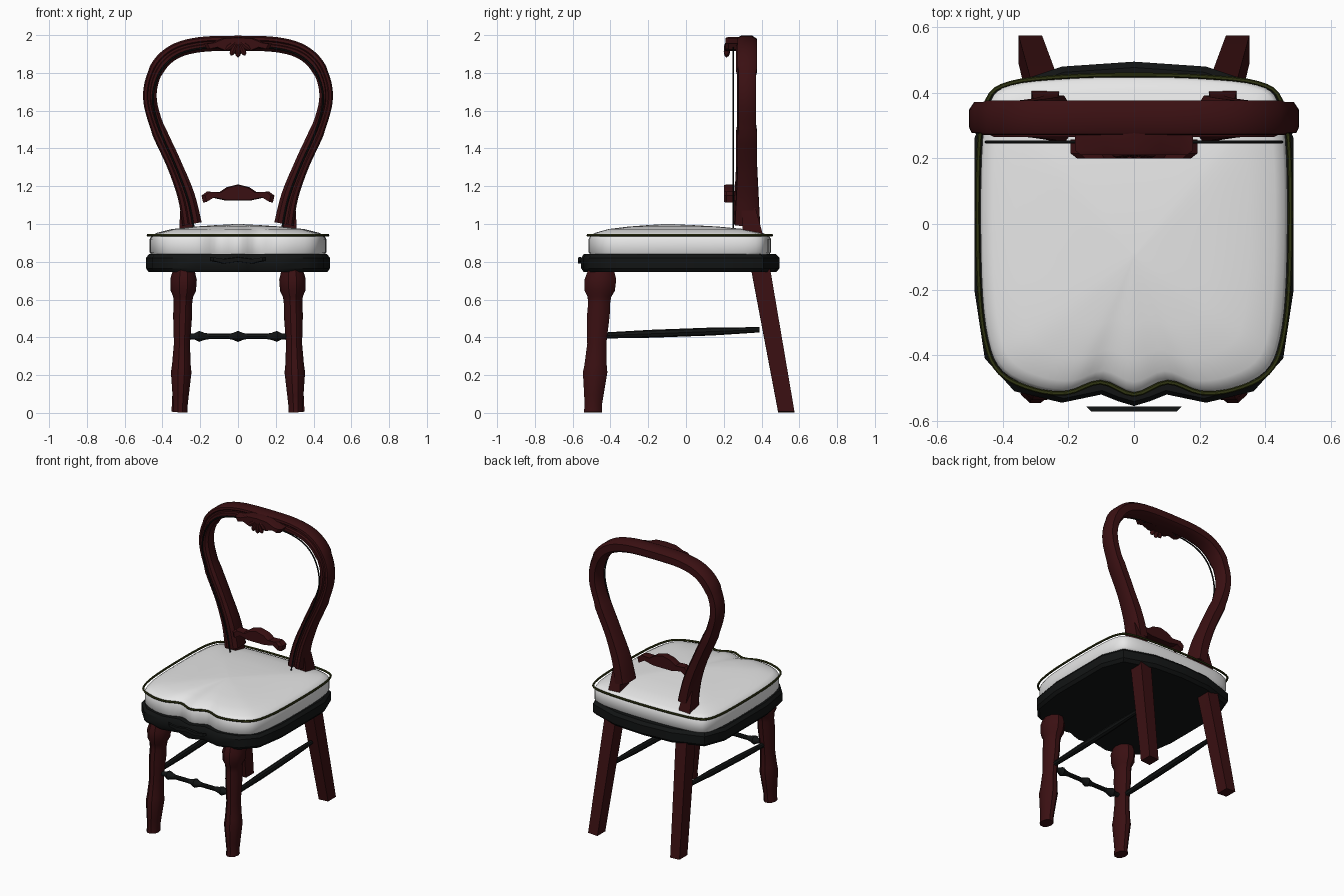
import bpy, bmesh, math
from mathutils import Vector

if "Cube" in bpy.data.objects:
    bpy.data.objects.remove(bpy.data.objects["Cube"], do_unlink=True)

X, Y, Z = Vector((1, 0, 0)), Vector((0, 1, 0)), Vector((0, 0, 1))


def material(name, rgb):
    m = bpy.data.materials.new(name)
    m.use_nodes = True
    m.diffuse_color = (*rgb, 1)
    m.node_tree.nodes["Principled BSDF"].inputs["Base Color"].default_value = (*rgb, 1)
    return m


MAHOGANY = material("mahogany", (0.042, 0.005, 0.006))
BLACK = material("ebony", (0.006, 0.007, 0.007))
WHITE = material("white_fabric", (0.8, 0.8, 0.8))
OLIVE = material("olive_piping", (0.03, 0.036, 0.006))


def loft(name, rings, mat, closed=False, angle=35):
    """Skin a list of equal-sized vertex rings."""
    bm = bmesh.new()
    rows = [[bm.verts.new(p) for p in ring] for ring in rings]
    n = len(rows[0])
    pairs = list(zip(rows, rows[1:])) + ([(rows[-1], rows[0])] if closed else [])
    for a, b in pairs:
        for i in range(n):
            j = (i + 1) % n
            bm.faces.new((a[i], a[j], b[j], b[i]))
    if not closed:
        bm.faces.new(rows[0])
        bm.faces.new(rows[-1])
    bmesh.ops.recalc_face_normals(bm, faces=bm.faces)
    mesh = bpy.data.meshes.new(name)
    bm.to_mesh(mesh)
    bm.free()
    mesh.materials.append(mat)
    ob = bpy.data.objects.new(name, mesh)
    bpy.context.collection.objects.link(ob)
    bpy.ops.object.select_all(action="DESELECT")
    ob.select_set(True)
    bpy.context.view_layer.objects.active = ob
    bpy.ops.object.shade_smooth_by_angle(angle=math.radians(angle))
    return ob


def sweep(name, path, axis, section, scales, mat, closed=False):
    """Carry a section along a path; its second coordinate follows axis."""
    path = [Vector(p) for p in path]
    last, rings = len(path) - 1, []
    for i, (p, s) in enumerate(zip(path, scales)):
        before = path[i - 1] if i or closed else p
        after = path[(i + 1) % len(path)] if i < last or closed else p
        side = (after - before).cross(axis).normalized()
        rings.append([p + side * u * s + axis * v * s for u, v in section])
    return loft(name, rings, mat, closed)


def circle(sides, w=1, d=1):
    return [(w * math.cos(math.tau * i / sides), d * math.sin(math.tau * i / sides))
            for i in range(sides)]


def turned(name, a, b, axis, profile, section, mat):
    a, b = Vector(a), Vector(b)
    return sweep(name, [a.lerp(b, t) for t, r in profile], axis, section,
                 [r for t, r in profile], mat)


def smooth(points, steps, closed=False):
    """Catmull-Rom curve through 2D points."""
    pts = [Vector(p) for p in points]
    n, out = len(pts), []
    get = (lambda i: pts[i % n]) if closed else (lambda i: pts[max(0, min(i, n - 1))])
    for i in range(n if closed else n - 1):
        a, b, c, d = (get(i + k) for k in (-1, 0, 1, 2))
        for k in range(steps):
            t = k / steps
            out.append((b * 2 + (c - a) * t + (a * 2 - b * 5 + c * 4 - d) * t * t
                        + (b * 3 - a - c * 3 + d) * t ** 3) / 2)
    return out if closed else out + [pts[-1]]


def mirrored(half):
    """Complete a half outline whose first and last points lie on x = 0."""
    return half + [(-x, y) for x, y in reversed(half[1:-1])]


def plate(name, outline, y0, y1, mat, inset=0.9):
    """Carved plate facing front, with its front edge slightly drawn in."""
    cz = sum(z for x, z in outline) / len(outline)
    rings = [[(x * s, y, cz + (z - cz) * s) for x, z in outline]
             for y, s in ((y1, 1), (y0 + 0.015, 1), (y0, inset))]
    return loft(name, rings, mat)


def slab(name, outline, layers, mat, cy=-0.1, angle=35):
    """Stack scaled copies of a plan outline at given heights."""
    rings = [[(x * s, cy + (y - cy) * s, z) for x, y in outline] for s, z in layers]
    return loft(name, rings, mat, angle=angle)


# Seat rail with a serpentine front
rail = mirrored([(0, -0.555), (0.05, -0.54), (0.1, -0.52), (0.22, -0.545),
                 (0.365, -0.51), (0.455, -0.41), (0.487, -0.2), (0.487, 0.26),
                 (0.43, 0.41), (0.22, 0.48), (0, 0.495)])
slab("seat_rail", rail, [(0.97, 0.745), (1, 0.765), (1, 0.82), (0.97, 0.84)], BLACK)

# Upholstered seat and its piping
cushion = smooth(mirrored([(0, -0.515), (0.1, -0.478), (0.2, -0.51), (0.3, -0.5),
                           (0.4, -0.45), (0.445, -0.35), (0.465, -0.15),
                           (0.465, 0.2), (0.44, 0.37), (0.37, 0.425),
                           (0.2, 0.445), (0, 0.45)]), 4, True)
slab("seat_cushion", cushion,
     [(0.97, 0.83), (1, 0.85), (1, 0.92), (0.98, 0.938), (0.92, 0.953),
      (0.75, 0.973), (0.5, 0.986), (0.25, 0.994), (0.02, 1.0)], WHITE, angle=50)
sweep("seat_piping", [(x * 1.02, y * 1.01, 0.94) for x, y in cushion], Z, circle(6),
      [0.007] * len(cushion), OLIVE, True)

# Carved strip on the front rail
plate("front_rail_carving", mirrored([(0, 0.825), (0.08, 0.815), (0.145, 0.825),
                                      (0.145, 0.805), (0.08, 0.79), (0, 0.8)]),
      -0.572, -0.556, BLACK)

# Balloon back: moulded hoop with a rebate on its inner front edge
half = smooth([(0.243, 1.0), (0.275, 1.15), (0.34, 1.32), (0.43, 1.52), (0.467, 1.68),
               (0.43, 1.82), (0.34, 1.91), (0.2, 1.95), (0, 1.957)], 5)
arch = [(x, z) for x, z in half] + [(-x, z) for x, z in reversed(half[:-1])]
moulding = [(-0.95, 0.7), (-0.55, 1.3), (0.55, 1.3), (0.95, 0.7), (0.95, -0.9),
            (0.6, -1.35), (0.1, -1.35), (0, -1.0), (-0.25, -1.0), (-0.4, -1.2),
            (-0.75, -1.15), (-0.95, -0.7)]
widths = [0.042 + 0.012 * max(0, 1.3 - z) / 0.3 - 0.004 * (1.5 < z < 1.8) for x, z in arch]
sweep("back_hoop", [(x, 0.322, z) for x, z in arch], Y, moulding, widths, MAHOGANY)
sweep("back_piping", [(x * 0.965, 0.25, z - 0.02) for x, z in arch], Y, circle(6),
      [0.005] * len(arch), BLACK)

# Crest carving: scrolled wings and a hanging shell
plate("crest_wings", mirrored([(0, 1.99), (0.08, 1.985), (0.14, 1.96), (0.18, 1.955),
                               (0.165, 1.925), (0.12, 1.935), (0.07, 1.915), (0, 1.92)]),
      0.21, 0.285, MAHOGANY)
for i in range(-2, 3):
    a = i * 0.5
    tip = (0.075 * math.sin(a), 0.215, 1.965 - 0.08 * math.cos(a))
    turned("crest_shell_lobe", (0, 0.222, 1.975), tip, Y,
           [(0, 0.006), (0.35, 0.013), (0.75, 0.017), (0.95, 0.011), (1.03, 0.002)],
           circle(8), MAHOGANY)

# Lower splat ornament
plate("lower_back_carving", mirrored([(0, 1.21), (0.06, 1.195), (0.1, 1.168),
                                      (0.165, 1.172), (0.193, 1.15), (0.185, 1.113),
                                      (0.14, 1.14), (0.07, 1.125), (0, 1.125)]),
      0.2, 0.258, MAHOGANY)

# Legs and side stretchers
leg_profile = [(0, 0.05), (0.05, 0.048), (0.12, 0.054), (0.28, 0.068), (0.33, 0.062),
               (0.48, 0.053), (0.68, 0.063), (0.76, 0.061), (0.81, 0.066),
               (0.85, 0.084), (0.93, 0.088), (1, 0.07)]
square = [(-1, -1.2), (1, -1.2), (1, 1.2), (-1, 1.2)]
for side, s in (("left", 1), ("right", -1)):
    turned(side + "_front_leg", (s * 0.306, -0.493, 0.003), (s * 0.287, -0.45, 0.76), Y,
           leg_profile, circle(10, 0.8, 1), MAHOGANY)
    sweep(side + "_back_leg", [(s * 0.316, 0.531, 0.005), (s * 0.275, 0.397, 0.75),
                               (s * 0.27, 0.352, 0.96), (s * 0.273, 0.33, 1.085)],
          Y, square, [0.036, 0.042, 0.042, 0.032], MAHOGANY)
    turned(side + "_stretcher", (s * 0.295, -0.43, 0.41), (s * 0.29, 0.39, 0.44), Z,
           [(0, 0.016), (0.3, 0.021), (0.7, 0.021), (1, 0.014)], circle(8), BLACK)

# Beaded front stretcher
beads = [(0, 0.016), (0.07, 0.016), (0.12, 0.03), (0.17, 0.02), (0.22, 0.015),
         (0.41, 0.015), (0.45, 0.019), (0.5, 0.031)]
beads += [(1 - t, r) for t, r in reversed(beads[:-1])]
turned("front_stretcher", (-0.27, -0.465, 0.405), (0.27, -0.465, 0.405), Z,
       beads, circle(10), BLACK)
